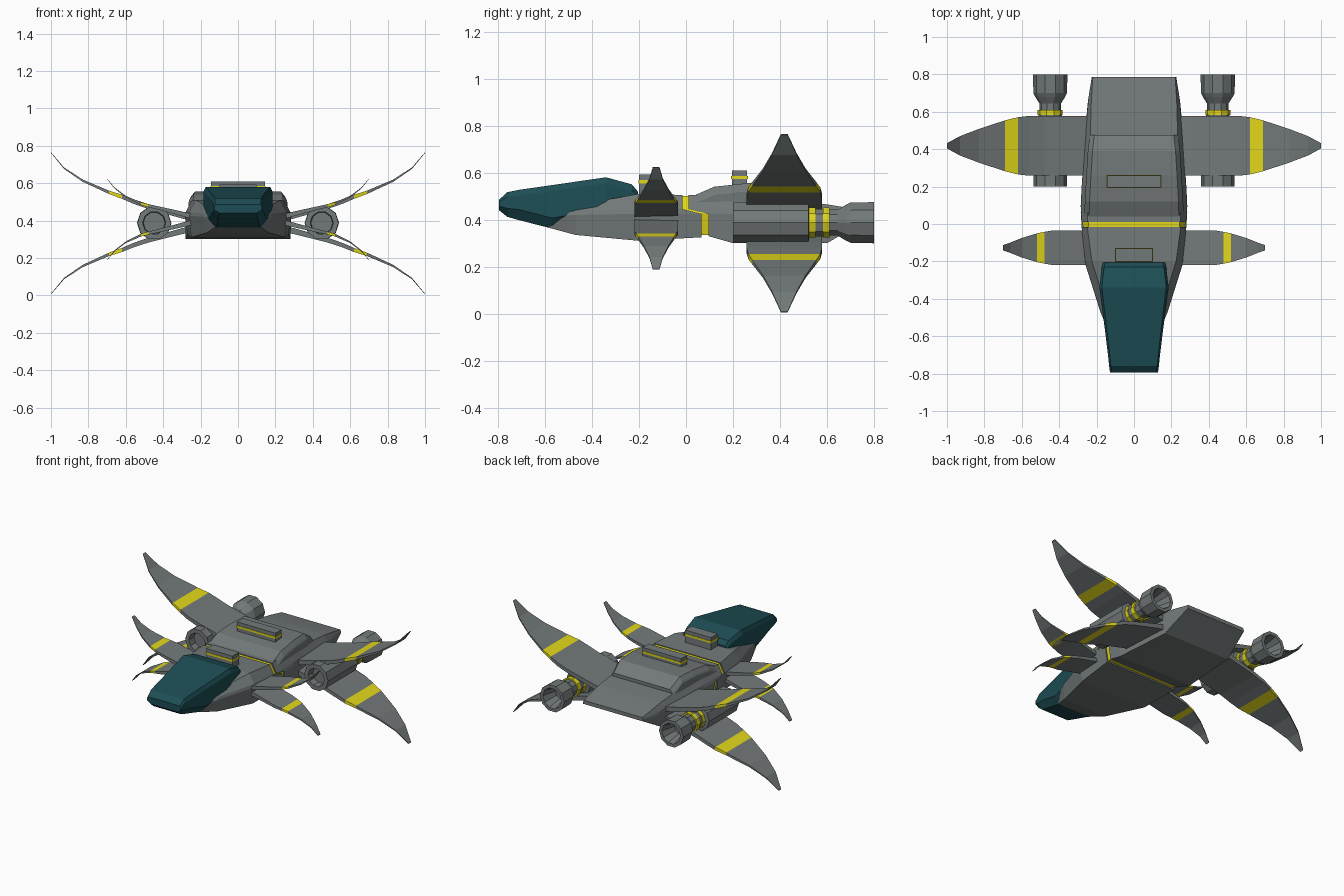
import bpy, bmesh, math

if "Cube" in bpy.data.objects:
    bpy.data.objects.remove(bpy.data.objects["Cube"])


def material(name, color):
    m = bpy.data.materials.new(name)
    m.diffuse_color = color
    m.use_nodes = True
    m.node_tree.nodes["Principled BSDF"].inputs["Base Color"].default_value = m.diffuse_color
    return m


YELLOW = material("yellow", (0.75, 0.68, 0.01, 1))
TEAL = material("teal", (0.012, 0.075, 0.09, 1))


def finish(name, bm, mats=(), mirror=False):
    bmesh.ops.recalc_face_normals(bm, faces=bm.faces)
    me = bpy.data.meshes.new(name)
    bm.to_mesh(me)
    bm.free()
    ob = bpy.data.objects.new(name, me)
    bpy.context.collection.objects.link(ob)
    for m in mats:
        me.materials.append(m)
    if mirror:
        ob.modifiers.new("mirror", "MIRROR").use_mirror_merge = False
    return ob


def loft(name, sections, mats=()):
    """Symmetric hull: each section is (y_upper, y_lower, 4 (x, z) points from top to bottom)."""
    bm = bmesh.new()
    rings = []
    for yu, yl, pts in sections:
        ys = (yu, yu, yl, yl)
        right = [bm.verts.new((x, y, z)) for (x, z), y in zip(pts, ys)]
        left = [bm.verts.new((-x, y, z)) for (x, z), y in zip(pts, ys)]
        rings.append(right + left[::-1])
    for a, b in zip(rings, rings[1:]):
        for i in range(8):
            j = (i + 1) % 8
            bm.faces.new((a[i], a[j], b[j], b[i]))
    for r in (rings[0], rings[-1]):
        for i in range(3):
            bm.faces.new((r[i], r[i + 1], r[6 - i], r[7 - i]))
    return finish(name, bm, mats)


def box(name, x, y0, y1, z0, z1, mats=()):
    bm = bmesh.new()
    bmesh.ops.create_cube(bm, size=1)
    for v in bm.verts:
        v.co = (v.co.x * 2 * x, (y0 + y1) / 2 + v.co.y * (y1 - y0), (z0 + z1) / 2 + v.co.z * (z1 - z0))
    return finish(name, bm, mats)


def lathe(name, profile, mats=(), closed=False, n=10, cx=0.448, cz=0.387):
    """Spin (radius, y) points about an axis along y, mirrored to both sides."""
    bm = bmesh.new()
    rings = []
    for r, y in profile:
        rings.append([bm.verts.new((cx + r * math.cos(2 * math.pi * k / n), y,
                                    cz + r * math.sin(2 * math.pi * k / n))) for k in range(n)])
    pairs = list(zip(rings, rings[1:]))
    if closed:
        pairs.append((rings[-1], rings[0]))
    for a, b in pairs:
        for k in range(n):
            j = (k + 1) % n
            bm.faces.new((a[k], a[j], b[j], b[k]))
    if not closed:
        bm.faces.new(rings[0])
        bm.faces.new(rings[-1])
    return finish(name, bm, mats, True)


GREY = material("grey", (0.17, 0.19, 0.19, 1))


def wing(name, yc, zc, sign, stations, stripe):
    """Curved slab through (x, rise, half chord, thickness) stations with one yellow bay."""
    bm = bmesh.new()
    rings = []
    for x, dz, c, t in stations:
        z = zc + sign * dz
        rings.append([bm.verts.new((x, yc + a * c, z + b * t / 2))
                      for a, b in ((-1, -1), (1, -1), (1, 1), (-1, 1))])
    for i, (a, b) in enumerate(zip(rings, rings[1:])):
        for k in range(4):
            j = (k + 1) % 4
            bm.faces.new((a[k], a[j], b[j], b[k])).material_index = int(i == stripe)
    bm.faces.new(rings[0])
    bm.faces.new(rings[-1])
    finish(name, bm, (GREY, YELLOW), True)


# Front hull, with a stepped rear end
loft("front_hull", [
    (-0.60, -0.60, [(0.10, 0.43), (0.12, 0.42), (0.125, 0.41), (0.115, 0.37)]),
    (-0.47, -0.47, [(0.14, 0.46), (0.175, 0.435), (0.18, 0.42), (0.165, 0.335)]),
    (-0.20, -0.20, [(0.225, 0.51), (0.26, 0.445), (0.265, 0.425), (0.25, 0.31)]),
    (-0.015, 0.065, [(0.25, 0.505), (0.28, 0.445), (0.285, 0.425), (0.27, 0.325)])], (GREY,))

# Yellow seam between the two hull halves
seam = [(0.242, 0.5), (0.274, 0.442), (0.278, 0.428), (0.262, 0.335)]
loft("hull_seam", [(-0.03, 0.055, seam), (0.03, 0.11, seam)], (YELLOW,))

# Rear hull, with a sloped tail
loft("rear_hull", [
    (0.01, 0.095, [(0.25, 0.505), (0.28, 0.445), (0.285, 0.425), (0.27, 0.33)]),
    (0.20, 0.20, [(0.24, 0.505), (0.275, 0.445), (0.28, 0.425), (0.28, 0.30)]),
    (0.60, 0.60, [(0.23, 0.465), (0.25, 0.43), (0.252, 0.41), (0.25, 0.30)]),
    (0.66, 0.66, [(0.228, 0.455), (0.243, 0.42), (0.246, 0.405), (0.243, 0.335)]),
    (0.785, 0.785, [(0.22, 0.43), (0.224, 0.423), (0.226, 0.416), (0.225, 0.405)])], (GREY,))


# Raised deck on the rear hull
def deck(y, w, z):
    return (y, y, [(w, z), (w + 0.02, z - 0.025), (w + 0.025, z - 0.035), (w + 0.02, 0.43)])


loft("upper_deck", [deck(0.04, 0.24, 0.505), deck(0.12, 0.238, 0.54), deck(0.26, 0.23, 0.555),
                    deck(0.39, 0.222, 0.555), deck(0.475, 0.212, 0.50)], (GREY,))


# Canopy
def pane(y, w, zb, zt, c=0.025):
    return (y, y, [(w * 0.93, zt), (w, zt - c), (w, zb + c * 1.8), (w * 0.78, zb)])


loft("canopy", [pane(-0.795, 0.128, 0.44, 0.485, 0.01), pane(-0.76, 0.133, 0.412, 0.517, 0.02),
                pane(-0.71, 0.138, 0.398, 0.527), pane(-0.57, 0.155, 0.362, 0.547),
                pane(-0.34, 0.185, 0.40, 0.58), pane(-0.23, 0.172, 0.45, 0.55),
                pane(-0.205, 0.166, 0.455, 0.52, 0.015)], (TEAL,))

# Roof units with yellow stripes
for name, x, y0, y1, z0, z1 in (("rear_roof_unit", 0.145, 0.195, 0.26, 0.535, 0.61),
                                ("front_roof_unit", 0.098, -0.20, -0.13, 0.49, 0.592)):
    box(name, x, y0, y1, z0, z1, (GREY,))
    box(name + "_stripe", x + 0.003, y0 - 0.003, y1 + 0.003, z1 - 0.038, z1 - 0.024, (YELLOW,))

# Engines: open intake, waist and hollow bell nozzle
lathe("engine", [(0.03, 0.25), (0.058, 0.25), (0.062, 0.20), (0.09, 0.20), (0.09, 0.52),
                 (0.062, 0.525), (0.062, 0.60), (0.058, 0.61), (0.058, 0.645), (0.08, 0.68),
                 (0.09, 0.70), (0.092, 0.80), (0.07, 0.80), (0.045, 0.70), (0.02, 0.70)], (GREY,))
for i, y in enumerate((0.522, 0.582)):
    lathe("engine_ring_%d" % (i + 1), [(0.05, y), (0.067, y), (0.067, y + 0.028), (0.05, y + 0.028)],
          (YELLOW,), True)

# Four large rear wings and four small front wings
large = [(0.2, 0.02, 0.16, 0.035), (0.3, 0.042, 0.16, 0.032), (0.48, 0.09, 0.16, 0.026),
         (0.56, 0.117, 0.16, 0.024), (0.62, 0.142, 0.153, 0.022), (0.69, 0.166, 0.136, 0.018),
         (0.83, 0.228, 0.09, 0.012), (0.93, 0.295, 0.052, 0.008), (1.0, 0.378, 0.014, 0.004)]
small = [(0.2, 0.005, 0.093, 0.03), (0.3, 0.03, 0.093, 0.025), (0.43, 0.062, 0.093, 0.018),
         (0.478, 0.073, 0.085, 0.016), (0.518, 0.084, 0.077, 0.014), (0.6, 0.122, 0.052, 0.009),
         (0.66, 0.168, 0.028, 0.006), (0.7, 0.217, 0.014, 0.003)]
for side, s in (("upper", 1), ("lower", -1)):
    wing(side + "_rear_wing", 0.418, 0.385, s, large, 4)
    wing(side + "_front_wing", -0.127, 0.406, s, small, 3)
